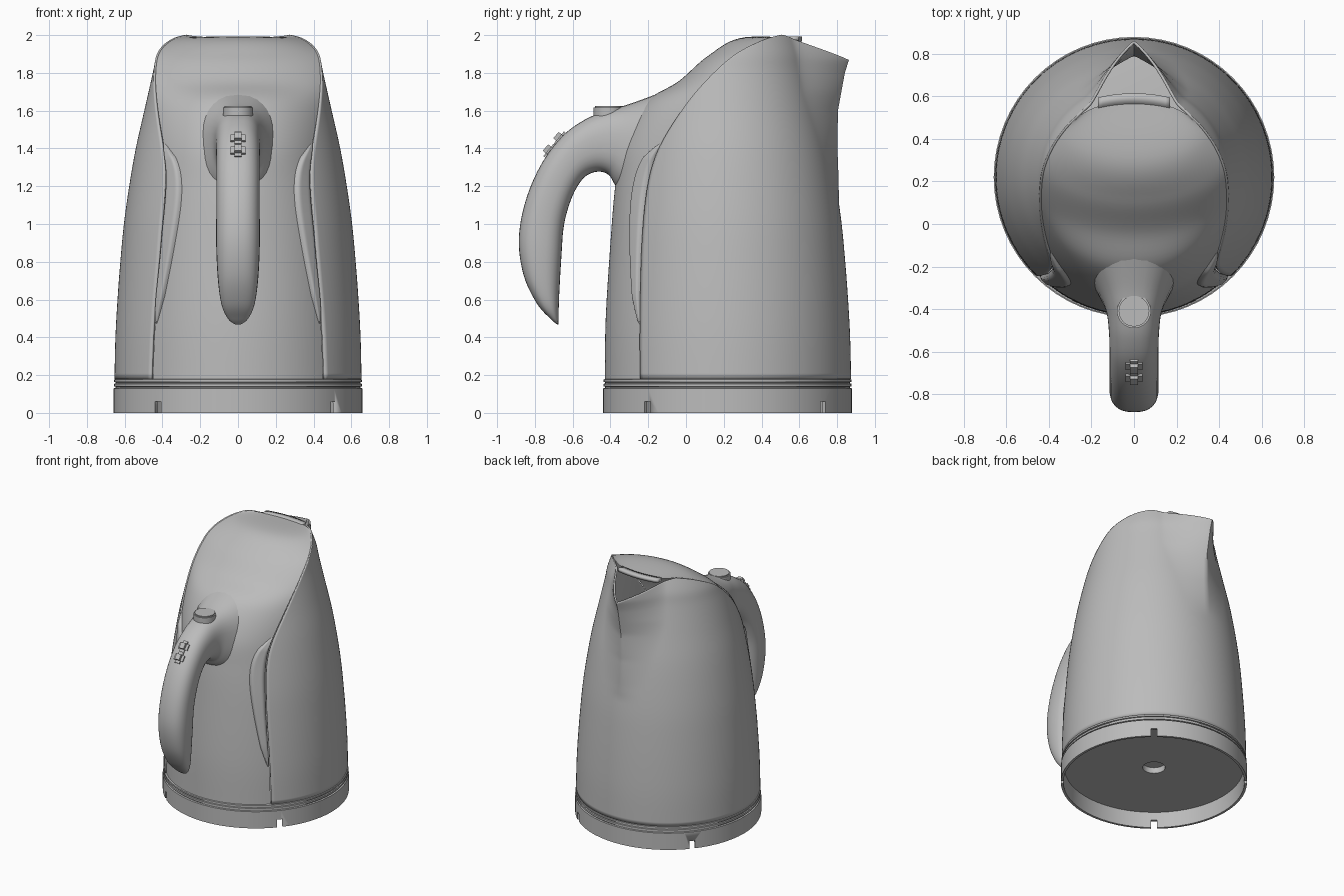
import bpy, bmesh, math
from mathutils import Vector, Matrix

if "Cube" in bpy.data.objects:
    bpy.data.objects.remove(bpy.data.objects["Cube"])

AXIS = 0.22  # y of the vertical axis of the body

grey = bpy.data.materials.new("warm_grey_plastic")
grey.use_nodes = True
colour = (0.5, 0.5, 0.5, 1)
grey.diffuse_color = colour
grey.node_tree.nodes["Principled BSDF"].inputs["Base Color"].default_value = colour


def finish(name, bm, angle=40):
    bmesh.ops.remove_doubles(bm, verts=bm.verts, dist=0.0002)
    bmesh.ops.recalc_face_normals(bm, faces=bm.faces)
    mesh = bpy.data.meshes.new(name)
    bm.to_mesh(mesh)
    bm.free()
    obj = bpy.data.objects.new(name, mesh)
    bpy.context.collection.objects.link(obj)
    mesh.materials.append(grey)
    bpy.ops.object.select_all(action='DESELECT')
    obj.select_set(True)
    bpy.context.view_layer.objects.active = obj
    bpy.ops.object.shade_smooth_by_angle(angle=math.radians(angle))
    return obj


def skin(name, rows, closed=False, caps=False, angle=40):
    """Join rows of points into a surface."""
    bm = bmesh.new()
    grid = [[bm.verts.new(p) for p in row] for row in rows]
    count = len(rows[0])
    for low, high in zip(grid, grid[1:]):
        for i in range(count if closed else count - 1):
            j = (i + 1) % count
            bm.faces.new((low[i], low[j], high[j], high[i]))
    if caps:
        bm.faces.new(grid[0])
        bm.faces.new(grid[-1])
    return finish(name, bm, angle)


def thicken(obj, amount):
    mod = obj.modifiers.new("thickness", 'SOLIDIFY')
    mod.thickness = amount
    mod.offset = 0


def spline(points, t):
    """Smooth curve through the points, t from 0 to 1."""
    last = len(points) - 1
    i = min(int(t * last), last - 1)
    f = t * last - i
    a, b, c, d = (Vector(points[min(max(k, 0), last)]) for k in range(i - 1, i + 3))
    return b + 0.5 * f * (c - a + f * (2 * a - 5 * b + 4 * c - d + f * (3 * (b - c) + d - a)))


def lookup(table, z):
    """Straight-line interpolation in (z, value) pairs."""
    for (z0, v0), (z1, v1) in zip(table, table[1:]):
        if z <= z1:
            return v0 + (v1 - v0) * max(0, (z - z0) / (z1 - z0))
    return table[-1][1]


def lathe(name, profile, segments=64, angle=30):
    rows = []
    for r, z in profile:
        rows.append([(r * math.sin(math.tau * i / segments),
                      AXIS + r * math.cos(math.tau * i / segments), z) for i in range(segments)])
    return skin(name, rows, closed=True, angle=angle)


# Body radius by height, resampled smoothly
radius_points = [(.18, .648), (.4, .643), (.6, .632), (.8, .617), (1, .598), (1.2, .57),
                 (1.4, .535), (1.6, .49), (1.8, .445), (1.9, .425), (2, .39)]
radius = [tuple(spline(radius_points, i / 100)) for i in range(101)]
spout_depth = [(1.1, 0), (1.2, .012), (1.4, .04), (1.6, .088), (1.8, .17), (1.87, .205), (2, .24)]

# Seam side (y, z), front centre (y, z), rim height at the back
seam = [(-.24, .18), (-.24, .5), (-.23, .9), (-.2, 1.2), (-.14, 1.4),
        (-.02, 1.6), (.1, 1.75), (.25, 1.89), (.4, 1.97), (.5, 2)]
centre = [(-.43, .18), (-.425, .5), (-.4, .9), (-.375, 1.2), (-.34, 1.42),
          (-.22, 1.64), (-.04, 1.755), (.11, 1.885), (.29, 1.985), (.58, 1.985)]
back = [(0, .18), (0, .5), (0, .85), (0, 1.1), (0, 1.25),
        (0, 1.4), (0, 1.52), (0, 1.65), (0, 1.77), (0, 1.87)]


# Outer shell with pulled-out pointed spout
def shell_row(t, columns=120):
    y, z = spline(seam, t)
    low = spline(back, t)[1]
    start = math.acos((AXIS - y) / lookup(radius, z))
    row = []
    for i in range(columns + 1):
        side = 2 * i / columns - 1
        f = 1 - abs(side)
        height = z + (low - z) * f ** 1.5
        away = (math.pi - start) * abs(side)
        width = .3 + .28 * min(1, max(0, (height - 1.2) / .5))
        bulge = max(0, 1 - away / width) ** 1.7
        r = lookup(radius, height) + lookup(spout_depth, height) * bulge
        turn = math.copysign(away, side)
        row.append((r * math.sin(turn), AXIS + r * math.cos(turn), height))
    return row


shell = skin("outer_shell", [shell_row(i / 60) for i in range(61)], angle=50)
thicken(shell, 0.012)


# Front panel running up into the domed lid
def panel_point(t, u):
    y, z = spline(seam, t)
    cy, cz = spline(centre, t)
    r = lookup(radius, z) - 0.004
    edge = math.sqrt(max(0, r * r - (y - AXIS) ** 2))
    bend = .79 + .45 * max(0, t - .4)
    arch = (math.cos(u * bend) - math.cos(bend)) / (1 - math.cos(bend))
    return Vector((edge * math.sin(u * bend) / math.sin(bend),
                   y + (cy - y) * arch, z + (cz - z) * arch))


skin("front_panel_and_lid",
     [[panel_point(i / 70, j / 20 - 1) for j in range(41)] for i in range(71)], angle=60)

# Raised leaf-shaped side trims
for name, side in (("left_trim", 1), ("right_trim", -1)):
    rows = []
    for i in range(41):
        f = i / 40
        t = .1 + .36 * f
        reach = .06 + .2 * math.sin(math.pi * min(1, f ** 1.3)) ** .8
        taper = min(1, 8 * f, 8 * (1 - f)) ** .5
        row = []
        for j in range(13):
            v = j / 12
            lift = .026 * taper * min(1, 5 * v, 5 * (1 - v)) ** .5 - .003
            p = panel_point(t, side * (1 - reach * v * (.3 + .7 * taper)))
            out = Vector((p.x, p.y - AXIS, 0)).normalized()
            row.append(p + out * lift)
        rows.append(row)
    skin(name, rows, angle=50)

# Lid tab over the pouring opening
tab = skin("lid_tab", [[(.17 * k / 8, y - .02 * (k / 8) ** 2, 1.98) for k in range(-8, 9)]
                       for y in (.565, .615)])
thicken(tab, 0.025)

# Handle: outer (y, z), inner (y, z), half width
stations = [(-.15, 1.69, -.28, 1.1, .23), (-.3, 1.635, -.37, 1.2, .165),
            (-.42, 1.6, -.41, 1.26, .13), (-.54, 1.55, -.47, 1.277, .118),
            (-.66, 1.46, -.54, 1.245, .115), (-.77, 1.31, -.6, 1.15, .115),
            (-.85, 1.12, -.645, 1, .115), (-.885, .92, -.66, .82, .115),
            (-.86, .73, -.67, .65, .105), (-.79, .58, -.674, .55, .085),
            (-.72, .5, -.676, .49, .05), (-.685, .47, -.676, .468, .015)]
rows = []
for i in range(67):
    oy, oz, iy, iz, half = spline(stations, i / 66)
    row = []
    for j in range(32):
        a = math.tau * j / 32
        c = math.copysign(abs(math.cos(a)) ** .8, math.cos(a))
        s = math.copysign(abs(math.sin(a)) ** .8, math.sin(a))
        row.append((half * s, (oy + iy + (oy - iy) * c) / 2, (oz + iz + (oz - iz) * c) / 2))
    rows.append(row)
skin("handle", rows, closed=True, caps=True, angle=50)

# Round lid button
bm = bmesh.new()
bmesh.ops.create_cone(bm, cap_ends=True, segments=32, radius1=.08, radius2=.08, depth=.08,
                      matrix=Matrix.Translation((0, -.41, 1.585)))
rim = [e for e in bm.edges if all(v.co.z > 1.6 for v in e.verts)]
bmesh.ops.bevel(bm, geom=rim, offset=.008, segments=2, affect='EDGES')
finish("lid_button", bm)

# Two-part rocker switch on the handle
slope = Matrix.Translation((0, -.697, 1.422)) @ Matrix.Rotation(math.radians(50), 4, 'X')
for name, shift in (("switch_upper", .043), ("switch_lower", -.043)):
    bm = bmesh.new()
    bmesh.ops.create_cube(bm, size=1, matrix=slope @ Matrix.Translation((0, shift, 0))
                          @ Matrix.Diagonal((.078, .084, .05, 1)))
    bmesh.ops.bevel(bm, geom=bm.edges[:], offset=.02, segments=4, affect='EDGES')
    finish(name, bm)

# Base with ribbed collar, hollow underside and centre socket
base = lathe("base", [(0, .165), (.08, .165), (.08, .12), (.635, .12), (.642, 0), (.66, 0),
                      (.66, .13), (.648, .132), (.648, .138), (.656, .14), (.656, .154),
                      (.648, .156), (.648, .162), (.656, .164), (.656, .176), (.646, .18), (0, .18)])

# Four cable notches in the base wall
bm = bmesh.new()
for quarter in range(4):
    a = math.radians(50 + 90 * quarter)
    place = Matrix.Translation((0, AXIS, 0)) @ Matrix.Rotation(a, 4, 'Z')
    bmesh.ops.create_cube(bm, size=1, matrix=place @ Matrix.Translation((.65, 0, .02))
                          @ Matrix.Diagonal((.1, .04, .08, 1)))
cutter = finish("notch_cutter", bm)
cutter.hide_render = True
bpy.context.view_layer.objects.active = base
mod = base.modifiers.new("notches", 'BOOLEAN')
mod.operation = 'DIFFERENCE'
mod.object = cutter
bpy.ops.object.modifier_apply(modifier=mod.name)
bpy.data.objects.remove(cutter)
